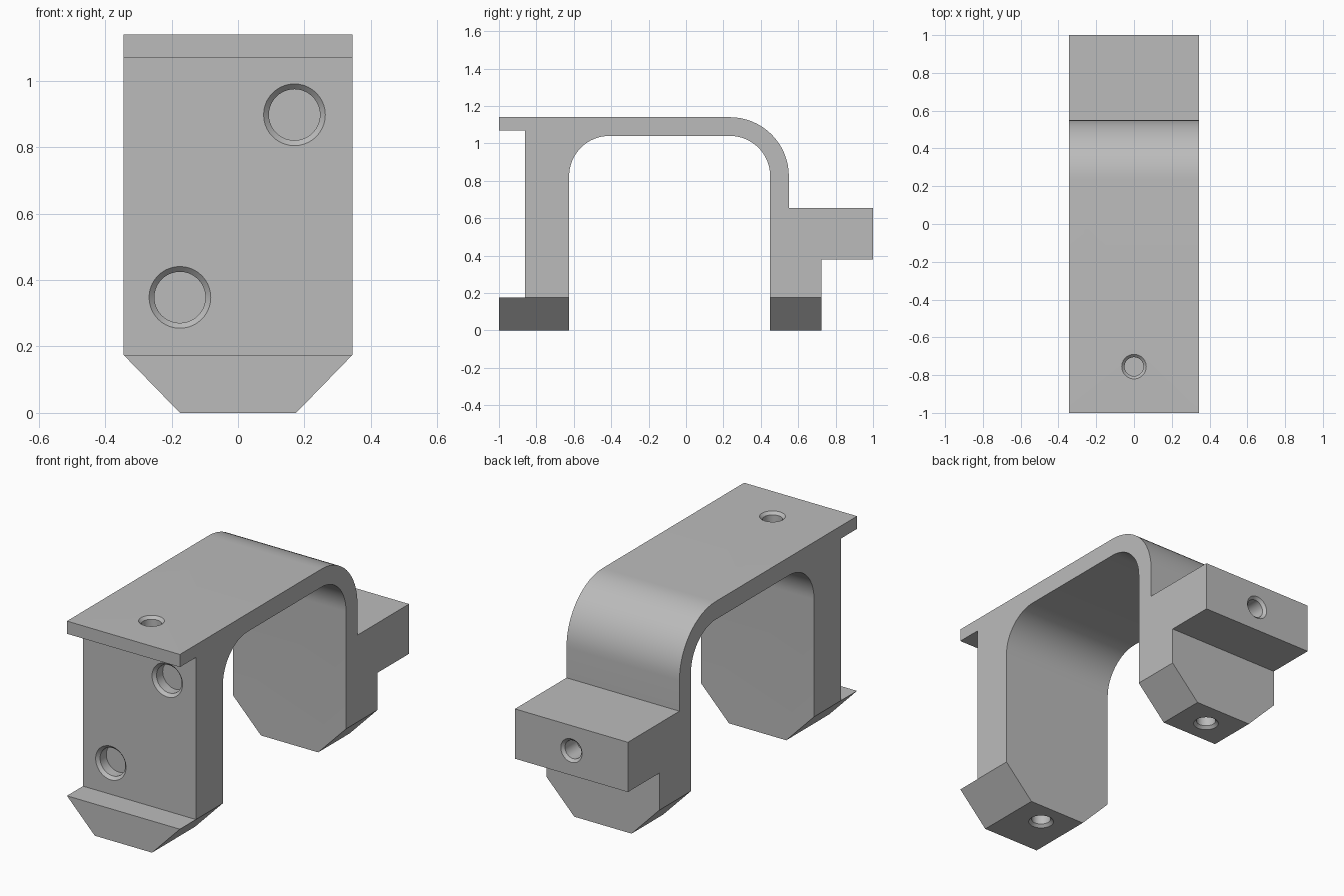
import bpy, bmesh, math
from mathutils import Vector

if "Cube" in bpy.data.objects:
    bpy.data.objects.remove(bpy.data.objects["Cube"], do_unlink=True)

HALF_W = 0.345
FOOT_H = 0.175

grey = bpy.data.materials.new("plain grey")
grey.use_nodes = True
colour = (0.5, 0.5, 0.5, 1)
grey.diffuse_color = colour
grey.node_tree.nodes["Principled BSDF"].inputs["Base Color"].default_value = colour


def make_object(name, bm):
    bmesh.ops.recalc_face_normals(bm, faces=bm.faces)
    mesh = bpy.data.meshes.new(name)
    bm.to_mesh(mesh)
    bm.free()
    mesh.materials.append(grey)
    obj = bpy.data.objects.new(name, mesh)
    bpy.context.collection.objects.link(obj)
    return obj


def arc(cy, cz, r, start, end, steps=16):
    angles = [math.radians(start + (end - start) * i / steps) for i in range(steps + 1)]
    return [(cy + r * math.cos(a), cz + r * math.sin(a)) for a in angles]


# Bracket side profile: front leg, top plate, rear bend, rear block, rear leg, arch
profile = [(-1, 0), (-1, FOOT_H), (-0.86, FOOT_H), (-0.86, 1.07), (-1, 1.07), (-1, 1.14)]
profile += arc(0.235, 0.825, 0.315, 90, 0)
profile += [(0.55, 0.655), (1, 0.655), (1, 0.38), (0.725, 0.38), (0.725, 0), (0.45, 0)]
profile += arc(0.235, 0.825, 0.215, 0, 90)
profile += arc(-0.41, 0.825, 0.215, 90, 180)
profile += [(-0.625, 0)]

bm = bmesh.new()
side = bm.faces.new([bm.verts.new((-HALF_W, y, z)) for y, z in profile])
grown = bmesh.ops.extrude_face_region(bm, geom=[side])["geom"]
bmesh.ops.translate(bm, vec=(2 * HALF_W, 0, 0),
                    verts=[v for v in grown if isinstance(v, bmesh.types.BMVert)])
bracket = make_object("bracket", bm)


def cut(cutter):
    mod = bracket.modifiers.new(cutter.name, "BOOLEAN")
    mod.operation = "DIFFERENCE"
    mod.solver = "EXACT"
    mod.object = cutter
    cutter.hide_render = True


# Chamfered feet
for s, label in ((1, "left"), (-1, "right")):
    bm = bmesh.new()
    section = [(0.175 - 0.1, -0.1 * FOOT_H / 0.17), (HALF_W + 0.1, FOOT_H + 0.1 * FOOT_H / 0.17),
               (HALF_W + 0.1, -0.1 * FOOT_H / 0.17)]
    face = bm.faces.new([bm.verts.new((s * x, -1.2, z)) for x, z in section])
    grown = bmesh.ops.extrude_face_region(bm, geom=[face])["geom"]
    bmesh.ops.translate(bm, vec=(0, 2.4, 0),
                        verts=[v for v in grown if isinstance(v, bmesh.types.BMVert)])
    cut(make_object(label + "_foot_cutter", bm))


# Blind holes with a countersunk rim
def hole(name, position, outward, r_rim, r_bore, depth):
    bm = bmesh.new()
    bevel, lip = r_rim - r_bore, 0.01
    rings = []
    for r, z in ((r_rim + lip, lip), (r_bore, -bevel), (r_bore, -depth)):
        rings.append([bm.verts.new((r * math.cos(math.tau * i / 40),
                                    r * math.sin(math.tau * i / 40), z)) for i in range(40)])
    for a, b in zip(rings, rings[1:]):
        for i in range(40):
            j = (i + 1) % 40
            bm.faces.new((a[i], a[j], b[j], b[i]))
    bm.faces.new(rings[0])
    bm.faces.new(rings[-1])
    rot = Vector(outward).to_track_quat("Z", "Y").to_matrix()
    bmesh.ops.rotate(bm, verts=bm.verts, matrix=rot)
    bmesh.ops.translate(bm, verts=bm.verts, vec=position)
    cut(make_object(name + "_cutter", bm))


hole("upper_front_hole", (0.17, -0.86, 0.898), (0, -1, 0), 0.093, 0.077, 0.07)
hole("lower_front_hole", (-0.175, -0.86, 0.348), (0, -1, 0), 0.093, 0.077, 0.07)
hole("top_hole", (0, -0.755, 1.14), (0, 0, 1), 0.065, 0.05, 0.12)
hole("rear_hole", (0, 1, 0.517), (0, 1, 0), 0.065, 0.05, 0.12)
hole("front_foot_hole", (0, -0.755, 0), (0, 0, -1), 0.065, 0.05, 0.12)
hole("rear_foot_hole", (0, 0.585, 0), (0, 0, -1), 0.065, 0.05, 0.12)

# Bake the cuts, remove the cutters, smooth the curved faces
bpy.context.view_layer.update()
result = bpy.data.meshes.new_from_object(bracket.evaluated_get(bpy.context.evaluated_depsgraph_get()))
bracket.modifiers.clear()
bracket.data = result
for obj in [o for o in bpy.data.objects if o.name.endswith("_cutter")]:
    bpy.data.objects.remove(obj, do_unlink=True)
bpy.ops.object.select_all(action="DESELECT")
bracket.select_set(True)
bpy.context.view_layer.objects.active = bracket
bpy.ops.object.shade_smooth_by_angle(angle=math.radians(30))
